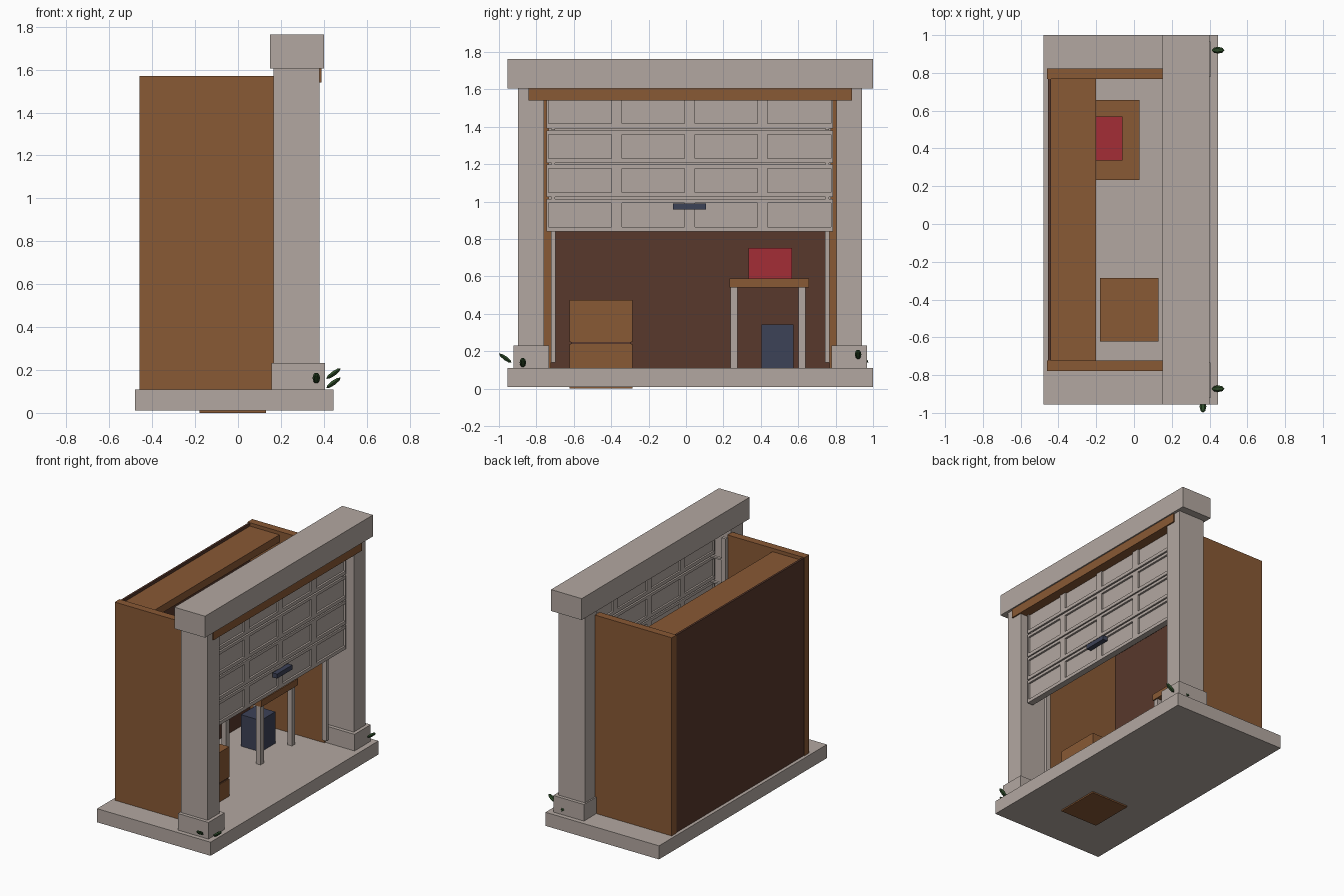
import bpy, bmesh, math
from mathutils import Matrix, Vector

if "Cube" in bpy.data.objects:
    bpy.data.objects.remove(bpy.data.objects["Cube"])


def mat(name, rgb):
    m = bpy.data.materials.new(name)
    m.diffuse_color = (*rgb, 1)
    m.use_nodes = True
    m.node_tree.nodes["Principled BSDF"].inputs["Base Color"].default_value = m.diffuse_color
    return m


STONE = mat("taupe_stone", (0.45, 0.39, 0.355))
WOOD = mat("brown_wood", (0.25, 0.10, 0.035))
DARK = mat("dark_brown", (0.098, 0.04, 0.025))
RED = mat("red", (0.37, 0.027, 0.037))
NAVY = mat("navy", (0.046, 0.054, 0.095))
GREEN = mat("leaf_green", (0.026, 0.07, 0.022))
CY = 0.0225  # symmetry line of the building along y


def obj(name, bm, m):
    me = bpy.data.meshes.new(name)
    bm.to_mesh(me)
    bm.free()
    me.materials.append(m)
    o = bpy.data.objects.new(name, me)
    bpy.context.collection.objects.link(o)
    return o


def add(bm, x, y, z):
    """Add a box given its (min, max) range on each axis."""
    c = Vector([(r[0] + r[1]) / 2 for r in (x, y, z)])
    s = [abs(r[1] - r[0]) for r in (x, y, z)]
    bmesh.ops.create_cube(bm, size=1, matrix=Matrix.Translation(c) @ Matrix.Diagonal((*s, 1)))


def box(name, m, *ranges):
    """One object from one or more (x, y, z) boxes."""
    bm = bmesh.new()
    for r in ranges:
        add(bm, *r)
    return obj(name, bm, m)


def pair(name, m, x, y, z):
    """Box and its mirror image across the building's centre line."""
    box("left_" + name, m, (x, y, z))
    box("right_" + name, m, (x, (2 * CY - y[1], 2 * CY - y[0]), z))


# Floor, gate pillars and lintel
box("floor_slab", STONE, ((-0.48, 0.445), (-0.955, 1.0), (0.01, 0.11)))
pair("pillar", STONE, (0.165, 0.38), (-0.897, -0.76), (0.11, 1.605))
pair("pillar_base", STONE, (0.155, 0.405), (-0.922, -0.733), (0.11, 0.232))
box("lintel", STONE, ((0.15, 0.40), (-0.955, 1.0), (1.605, 1.763)))
box("lintel_trim", WOOD, ((0.25, 0.39), (-0.842, 0.887), (1.54, 1.605)))

# Shed body
pair("side_wall", WOOD, (-0.46, 0.168), (-0.778, -0.722), (0.11, 1.57))
box("back_wall", DARK, ((-0.455, -0.44), (-0.722, 0.772), (0.11, 1.565)))
box("roof_shelf", WOOD, ((-0.447, -0.20), (-0.722, 0.772), (1.49, 1.545)))

# Door tracks
pair("door_track", STONE, (0.165, 0.20), (-0.722, -0.698), (0.14, 1.55))

# Sectional door: each section is a thin core with a raised frame
Y0, Y1 = -0.745, 0.785
PANELS = [(-0.735, -0.398), (-0.343, -0.008), (0.047, 0.382), (0.437, 0.775)]
for i, z0 in enumerate((0.84, 1.024, 1.207, 1.392)):
    z1 = z0 + 0.174
    bm = bmesh.new()
    add(bm, (0.298, 0.318), (Y0, Y1), (z0, z1))
    stiles = [Y0] + [v for p in PANELS for v in p] + [Y1]
    for a, b in zip(stiles[::2], stiles[1::2]):
        add(bm, (0.285, 0.332), (a, b), (z0, z1))
    for a, b in PANELS:
        add(bm, (0.285, 0.332), (a, b), (z0, z0 + 0.025))
        add(bm, (0.285, 0.332), (a, b), (z1 - 0.021, z1))
    obj(f"door_section_{i + 1}", bm, STONE)
    if i:  # tongue in the joint, and rollers running to the tracks
        box(f"door_joint_{i}", STONE, ((0.30, 0.316), (Y0 + 0.01, Y1 - 0.01), (z0 - 0.012, z0 + 0.002)))
        pair(f"door_roller_{i}", STONE, (0.19, 0.325), (-0.72, -0.70), (z0 - 0.01, z0 + 0.002))
box("door_handle", NAVY, ((0.33, 0.368), (-0.07, 0.108), (0.957, 0.99)))

# Wooden chest with a dividing groove
box("chest", WOOD,
    ((-0.18, 0.13), (-0.622, -0.287), (0.0, 0.238)),
    ((-0.18, 0.13), (-0.622, -0.287), (0.25, 0.475)))
box("chest_groove", DARK, ((-0.174, 0.124), (-0.616, -0.293), (0.236, 0.252)))

# Workbench with items on and under it
box("table_top", WOOD, ((-0.31, 0.028), (0.232, 0.657), (0.54, 0.588)))
for n, x in (("front", -0.02), ("back", -0.30)):
    for s, y in (("left", 0.237), ("right", 0.602)):
        box(f"table_{n}_{s}_leg", STONE, ((x, x + 0.038), (y, y + 0.038), (0.11, 0.54)))
box("red_toolbox", RED, ((-0.25, -0.06), (0.335, 0.568), (0.588, 0.752)))
box("storage_bin", NAVY, ((-0.26, -0.098), (0.405, 0.575), (0.11, 0.342)))


# Small faceted leaves by the pillar bases
def leaf(name, centre, heading):
    bm = bmesh.new()
    bmesh.ops.create_uvsphere(bm, u_segments=6, v_segments=4, radius=1)
    m = (Matrix.Translation(centre) @ Matrix.Rotation(heading, 4, 'Z')
         @ Matrix.Rotation(math.radians(-36), 4, 'Y')
         @ Matrix.Diagonal((0.041, 0.018, 0.013, 1))
         @ Matrix.Rotation(math.pi / 2, 4, 'Y'))
    bmesh.ops.transform(bm, matrix=m, verts=bm.verts)
    obj(name, bm, GREEN)


leaf("leaf_front_left", (0.445, -0.872, 0.14), 0)
leaf("leaf_front_right", (0.445, 0.92, 0.183), 0)
leaf("leaf_side_left", (0.365, -0.966, 0.163), -math.pi / 2)
leaf("leaf_side_right", (0.33, 0.943, 0.163), -math.pi / 2)
